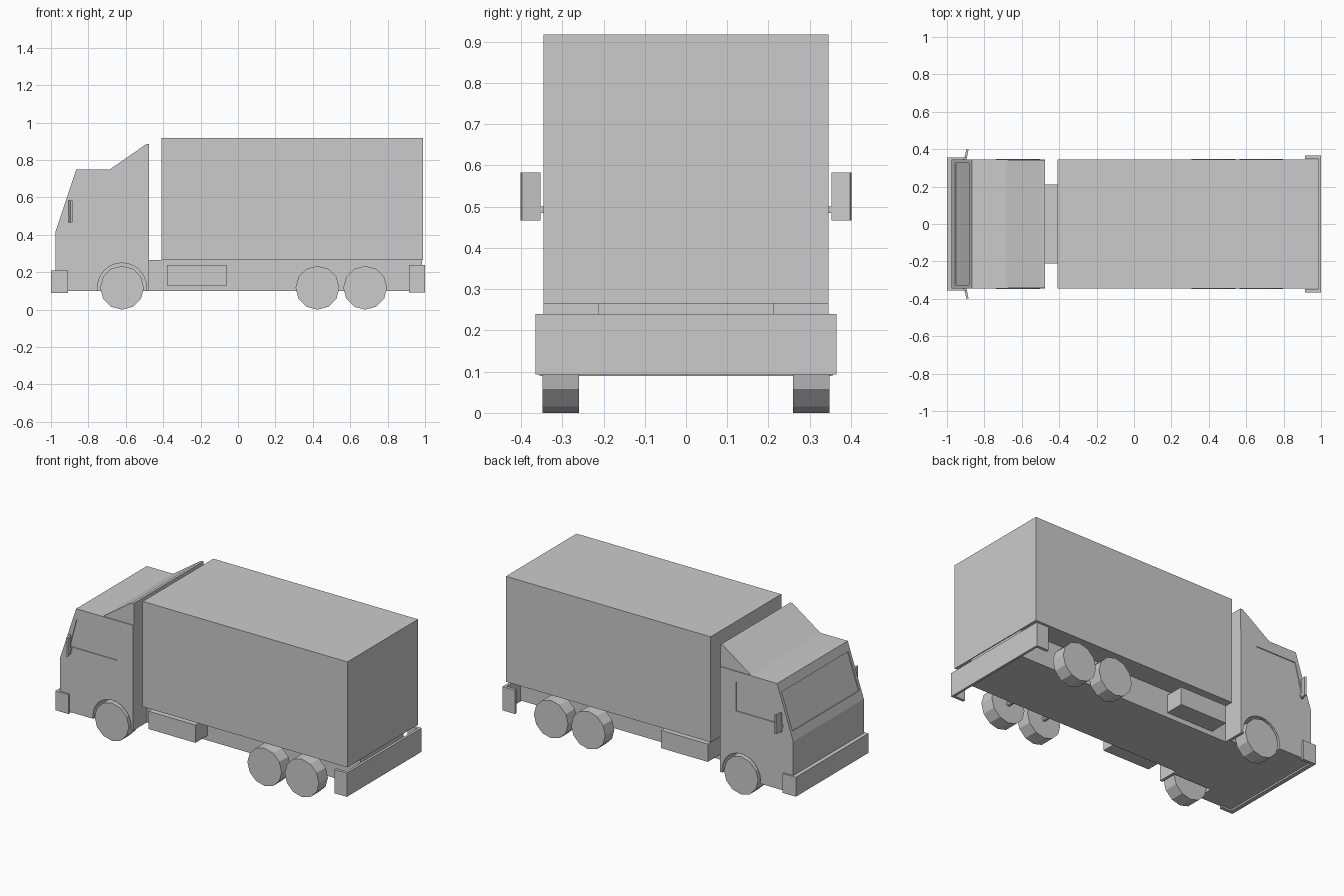
import bpy, bmesh, math
from mathutils import Vector

if "Cube" in bpy.data.objects:
    bpy.data.objects.remove(bpy.data.objects["Cube"])


def prism(name, pts, y0, y1):
    """Extrude an (x, z) outline from y0 to y1."""
    bm = bmesh.new()
    face = bm.faces.new([bm.verts.new((x, y0, z)) for x, z in pts])
    ext = bmesh.ops.extrude_face_region(bm, geom=[face])
    bmesh.ops.translate(bm, vec=(0, y1 - y0, 0),
                        verts=[v for v in ext["geom"] if isinstance(v, bmesh.types.BMVert)])
    bmesh.ops.recalc_face_normals(bm, faces=bm.faces)
    me = bpy.data.meshes.new(name)
    bm.to_mesh(me)
    bm.free()
    ob = bpy.data.objects.new(name, me)
    bpy.context.collection.objects.link(ob)
    return ob


def box(name, x0, x1, y0, y1, z0, z1):
    return prism(name, [(x0, z0), (x1, z0), (x1, z1), (x0, z1)], y0, y1)


def disc(name, x, z, r, y0, y1, n):
    ring = [(x + r * math.sin(2 * math.pi * i / n), z + r * math.cos(2 * math.pi * i / n))
            for i in range(n)]
    return prism(name, ring, y0, y1)


def cut(target, cutter):
    cutter.hide_render = True
    mod = target.modifiers.new("cut", "BOOLEAN")
    mod.operation = "DIFFERENCE"
    mod.solver = "EXACT"
    mod.object = cutter
    bpy.context.view_layer.objects.active = target
    bpy.ops.object.modifier_apply(modifier=mod.name)
    bpy.data.objects.remove(cutter)


HALF = 0.345
WHEEL_R = 0.117
FRONT_X, REAR_X = -0.62, (0.425, 0.68)

# Cab shell
cab = prism("cab", [(-0.975, 0.10), (-0.475, 0.10), (-0.475, 0.75),
                    (-0.865, 0.75), (-0.975, 0.42)], -HALF, HALF)

# Recessed windscreen
low, high = Vector((-0.957, 0.474)), Vector((-0.883, 0.696))
out = Vector((-0.949, 0.316))
screen = [low - out * 0.006, high - out * 0.006, high + out * 0.05, low + out * 0.05]
cut(cab, prism("windscreen_cutter", [tuple(p) for p in screen], -0.325, 0.325))

# Side windows and wheel arches
window = [(-0.91, 0.505), (-0.585, 0.505), (-0.585, 0.685), (-0.862, 0.685)]
for s in (-1, 1):
    cut(cab, prism("window_cutter", window, s * 0.34, s * 0.4))
    cut(cab, disc("arch_cutter", FRONT_X, WHEEL_R + 0.002, 0.131, s * 0.24, s * 0.4, 24))

# Roof wind deflector
prism("wind_deflector", [(-0.685, 0.75), (-0.475, 0.75), (-0.475, 0.885), (-0.49, 0.885)],
      -0.34, 0.34)

# Chassis and cargo box
box("chassis", -0.475, 0.985, -0.212, 0.212, 0.10, 0.265)
box("cargo_box", -0.41, 0.99, -HALF, HALF, 0.265, 0.917)

# Bumpers, both wrapping round the sides
box("front_bumper", -1.0, -0.974, -0.355, 0.355, 0.09, 0.21)
box("rear_bumper", 0.985, 1.0, -0.365, 0.365, 0.093, 0.24)

for s, side in ((-1, "right"), (1, "left")):
    box(f"front_bumper_end_{side}", -0.975, -0.91, s * 0.335, s * 0.355, 0.09, 0.21)
    box(f"rear_bumper_end_{side}", 0.915, 0.986, s * 0.347, s * 0.365, 0.093, 0.24)

    # Side storage locker
    box(f"locker_{side}", -0.38, -0.06, s * 0.21, s * 0.33, 0.13, 0.24)

    # Wheels
    for i, x in enumerate((FRONT_X, *REAR_X)):
        disc(f"wheel_{side}_{i + 1}", x, WHEEL_R, WHEEL_R, s * 0.26, s * 0.348, 12)

    # Mirror, slightly turned, with its arm
    mirror = box(f"mirror_{side}", -0.006, 0.006, -0.023, 0.023, 0.467, 0.583)
    mirror.location = (-0.895, s * 0.377, 0)
    mirror.rotation_euler.z = -s * math.radians(12)
    box(f"mirror_arm_{side}", -0.905, -0.895, s * 0.335, s * 0.36, 0.485, 0.5)

# Axles
for i, x in enumerate(REAR_X):
    disc(f"rear_axle_{i + 1}", x, WHEEL_R, 0.014, -0.27, 0.27, 8)
